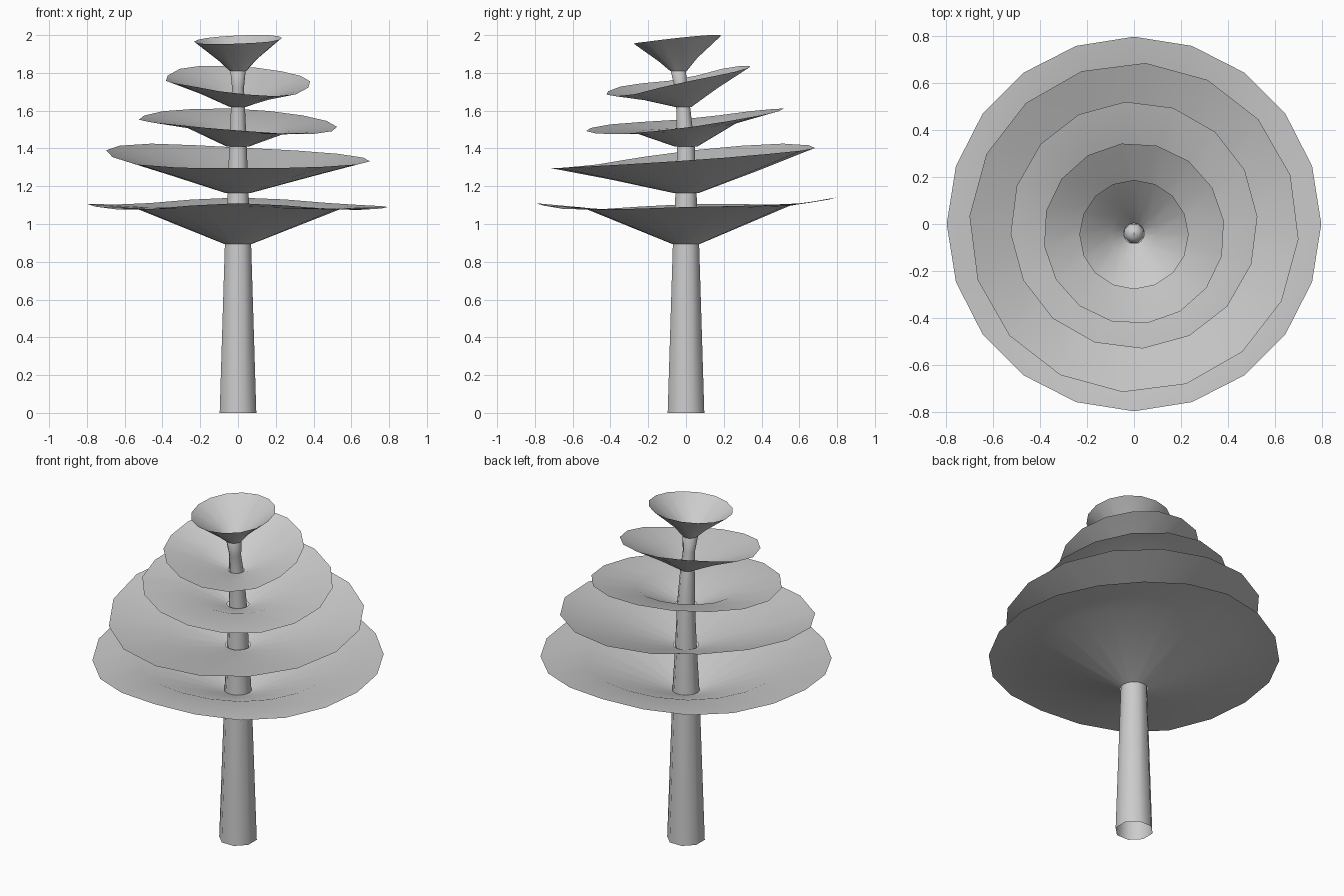
import bpy, bmesh
from math import sin, cos, pi, radians, floor

if "Cube" in bpy.data.objects:
    bpy.data.objects.remove(bpy.data.objects["Cube"])


def make_object(name, rings, sides, phase=0.0):
    """Skin a stack of rings; each ring is a function angle -> (x, y, z)."""
    bm = bmesh.new()
    loops = []
    for ring in rings:
        loops.append([bm.verts.new(ring(2 * pi * i / sides + phase)) for i in range(sides)])
    for a, b in zip(loops, loops[1:]):
        for i in range(sides):
            j = (i + 1) % sides
            f = bm.faces.new((a[i], a[j], b[j], b[i]))
            f.smooth = True
    me = bpy.data.meshes.new(name)
    bm.to_mesh(me)
    bm.free()
    ob = bpy.data.objects.new(name, me)
    bpy.context.collection.objects.link(ob)
    return ob


def cyclic(vals, ang):
    """Smooth cyclic interpolation of heights given every 45 degrees."""
    n = len(vals)
    u = (ang / (2 * pi) * n) % n
    i = int(floor(u))
    t = u - i
    p0, p1, p2, p3 = (vals[(i + k) % n] for k in (-1, 0, 1, 2))
    return p1 + 0.5 * t * (p2 - p0 + t * (2 * p0 - 5 * p1 + 4 * p2 - p3 + t * (3 * (p1 - p2) + p3 - p0)))


def flat_ring(r, z, y=0.0):
    return lambda a: (r * cos(a), y + r * sin(a), z)


def wavy_ring(r, z, y, heights, k):
    mean = sum(heights) / len(heights)
    return lambda a: (r * cos(a), y + r * sin(a), z + k * (cyclic(heights, a) - mean))


# trunk: tapered, leaning slightly forward at the top, with a rounded tip
trunk = [(0.105, 0, 0), (0.075, 0.9, 0), (0.06, 1.17, 0), (0.05, 1.41, 0), (0.04, 1.62, -0.015),
         (0.034, 1.72, -0.028), (0.044, 1.81, -0.04), (0.025, 1.835, -0.04), (0.002, 1.84, -0.04)]
make_object("trunk", [flat_ring(*t) for t in trunk], 8, radians(22.5))

# foliage bowls: sides, phase, base (r, z, y), middle (r, z, y, wave share),
# rim (r, y), rim heights every 45 degrees from +x
layers = [
    (20, 0, (0.075, 0.895, 0), (0.55, 1.085, 0, 0.3), (0.795, 0),
     (1.09, 1.105, 1.14, 1.105, 1.105, 1.075, 1.11, 1.075)),
    (16, -4, (0.07, 1.165, 0), (0.40, 1.265, 0, 0.5), (0.70, -0.015),
     (1.335, 1.375, 1.405, 1.425, 1.385, 1.31, 1.295, 1.305)),
    (16, 4, (0.06, 1.41, 0), (0.27, 1.505, 0, 0.45), (0.525, -0.005),
     (1.51, 1.57, 1.61, 1.60, 1.555, 1.53, 1.495, 1.475)),
    (16, 8, (0.045, 1.62, -0.015), (0.20, 1.69, -0.025, 0.45), (0.385, -0.04),
     (1.745, 1.80, 1.835, 1.83, 1.765, 1.735, 1.69, 1.68)),
    (16, 0, (0.044, 1.81, -0.04), (0.10, 1.868, -0.04, 0.5), (0.232, -0.045),
     (1.985, 2.0, 1.998, 1.985, 1.965, 1.952, 1.955, 1.965)),
]
for n, (sides, ph, base, mid, rim, hs) in enumerate(layers, 1):
    mean = sum(hs) / len(hs)
    make_object(f"foliage_{n}", [
        flat_ring(*base),
        wavy_ring(mid[0], mid[1], mid[2], hs, mid[3]),
        wavy_ring(rim[0], mean, rim[1], hs, 1.0),
    ], sides, radians(ph))
